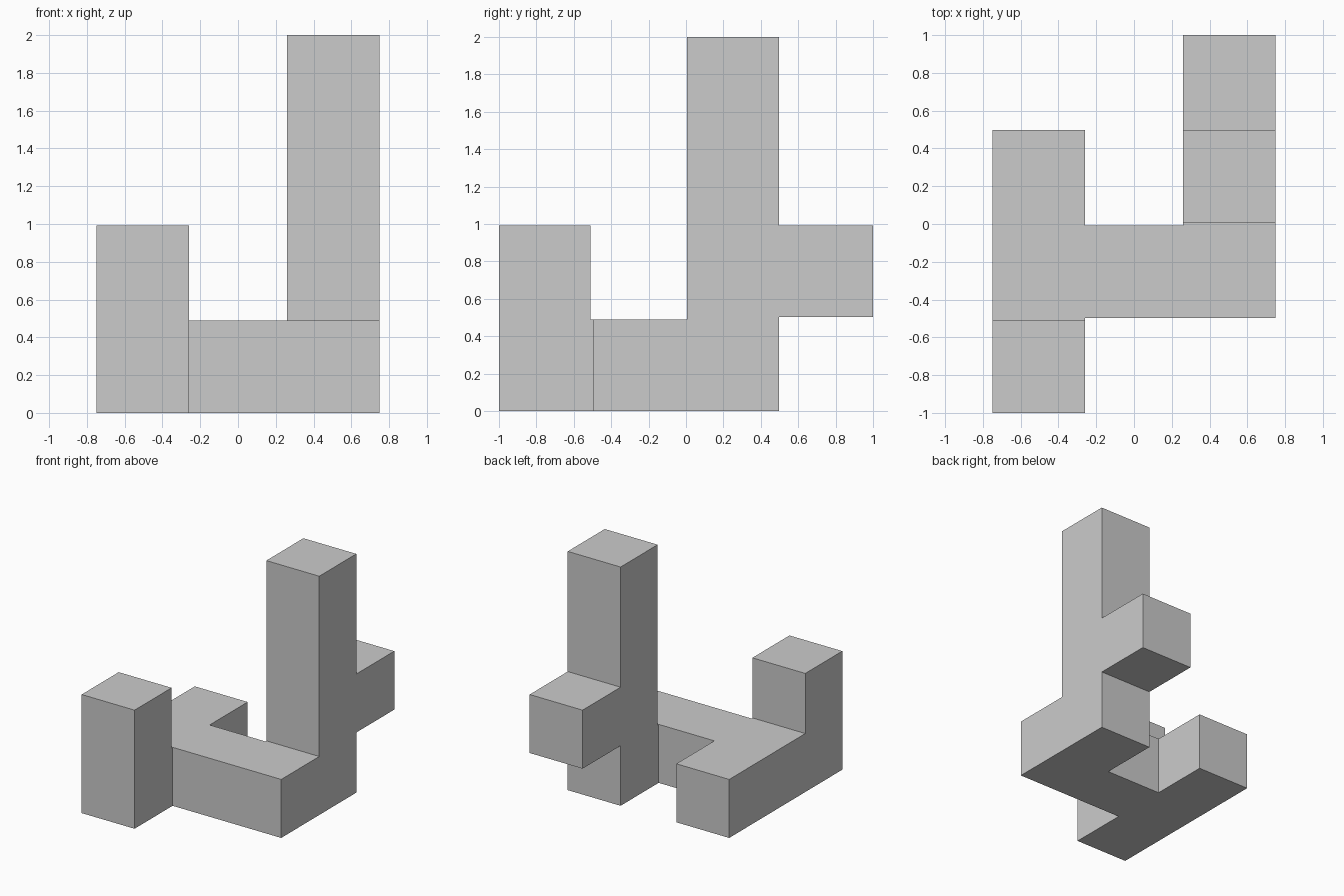
import bpy, bmesh
from itertools import product
from math import radians

if "Cube" in bpy.data.objects:
    bpy.data.objects.remove(bpy.data.objects["Cube"])

PITCH, WIDTH = 0.5033, 0.49      # cell spacing and bar thickness
ORIGIN = (-(2 * PITCH + WIDTH) / 2, -1.0, 0.0)

# Straight bars, each from first to last cell (x, y, z)
BARS = [
    ((0, 0, 0), (0, 2, 0)),      # left floor bar
    ((0, 1, 0), (2, 1, 0)),      # cross floor bar
    ((2, 1, 0), (2, 2, 0)),      # right floor bar
    ((0, 0, 0), (0, 0, 1)),      # short front post
    ((2, 2, 0), (2, 2, 3)),      # tall tower
    ((2, 2, 1), (2, 3, 1)),      # rear arm
]

# Lattice slots: even = cell, odd = narrow gap between cells
solid = set()
for lo, hi in BARS:
    solid.update(product(*(range(2 * a, 2 * b + 1) for a, b in zip(lo, hi))))


def point(idx):
    return [o + (i // 2) * PITCH + (i % 2) * WIDTH for o, i in zip(ORIGIN, idx)]


# Outer skin only, one face per exposed slot side
bm = bmesh.new()
for slot in solid:
    for axis, side in product(range(3), (0, 1)):
        near = list(slot)
        near[axis] += 2 * side - 1
        if tuple(near) in solid:
            continue
        u, v = (axis + 1) % 3, (axis + 2) % 3
        corners = []
        for du, dv in ((0, 0), (1, 0), (1, 1), (0, 1)):
            c = list(slot)
            c[axis] += side
            c[u] += du
            c[v] += dv
            corners.append(bm.verts.new(point(c)))
        bm.faces.new(corners if side else corners[::-1])

# Weld and merge coplanar faces into clean flat sides
bmesh.ops.remove_doubles(bm, verts=bm.verts, dist=0.0005)
bmesh.ops.dissolve_limit(bm, angle_limit=radians(1), verts=bm.verts, edges=bm.edges)
bmesh.ops.recalc_face_normals(bm, faces=bm.faces)

mesh = bpy.data.meshes.new("block_piece")
bm.to_mesh(mesh)
bm.free()
bpy.context.collection.objects.link(bpy.data.objects.new("block_piece", mesh))
